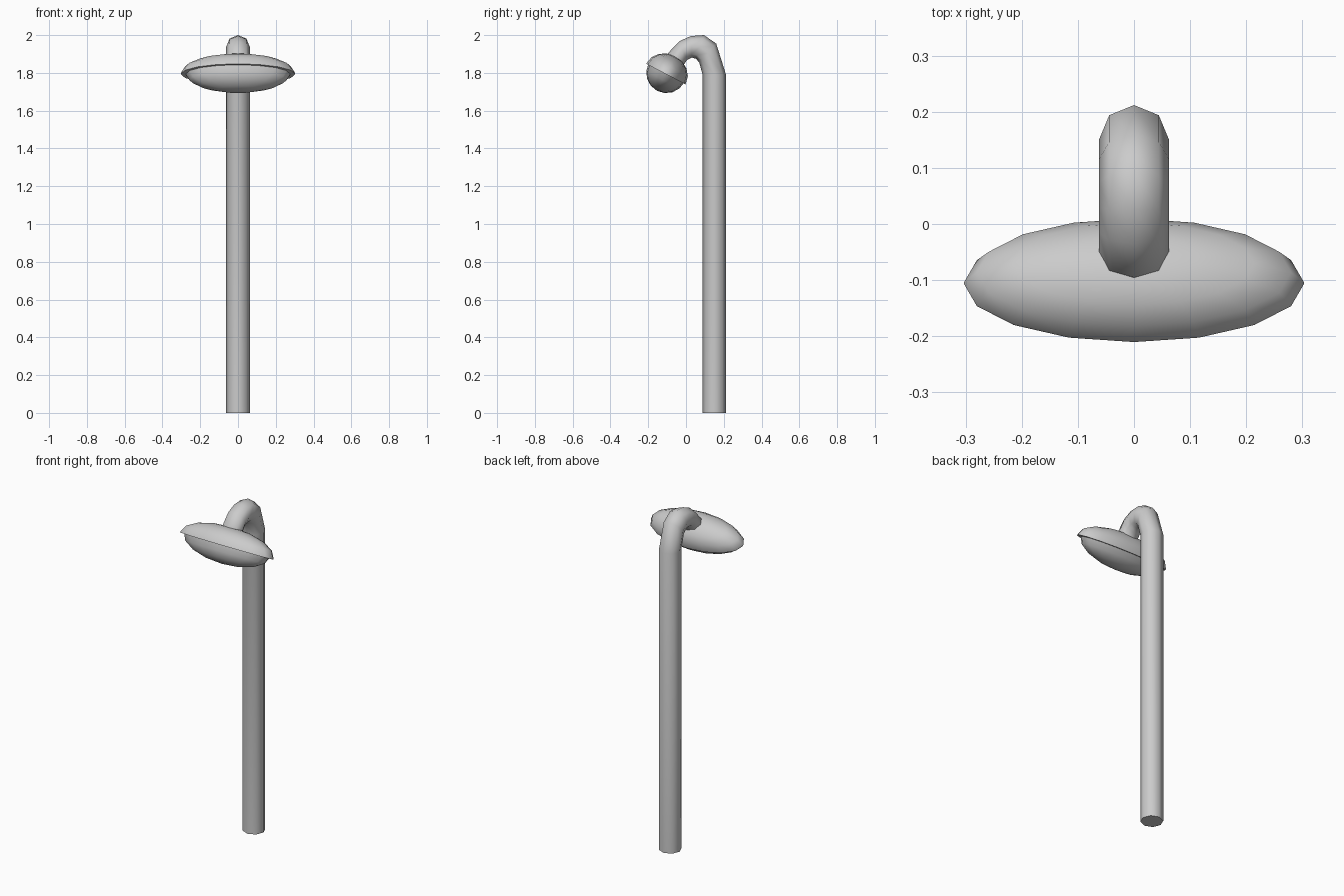
import bpy, bmesh
from math import sin, cos, pi, radians
from mathutils import Vector, Matrix

if "Cube" in bpy.data.objects:
    bpy.data.objects.remove(bpy.data.objects["Cube"])


def make_object(name, rings, mat=Matrix(), sharp=60):
    """Skin a list of closed rings (a one-point ring is a pole)."""
    bm = bmesh.new()
    loops = [[bm.verts.new(mat @ p) for p in ring] for ring in rings]
    for a, b in zip(loops, loops[1:]):
        n = max(len(a), len(b))
        for i in range(n):
            j = (i + 1) % n
            if len(b) == 1:
                bm.faces.new((a[i], a[j], b[0]))
            else:
                bm.faces.new((a[i], a[j], b[j], b[i]))
    for loop in (loops[0], loops[-1]):
        if len(loop) > 1:
            bm.faces.new(loop)
    bmesh.ops.recalc_face_normals(bm, faces=bm.faces)
    mesh = bpy.data.meshes.new(name)
    bm.to_mesh(mesh)
    bm.free()
    ob = bpy.data.objects.new(name, mesh)
    bpy.context.collection.objects.link(ob)
    bpy.context.view_layer.objects.active = ob
    ob.select_set(True)
    bpy.ops.object.shade_smooth_by_angle(angle=radians(sharp))
    ob.select_set(False)
    return ob


# Octagonal post with hooked neck: (outer y, z), (inner y, z) per section
SECTIONS = [
    ((0.212, 0.0), (0.088, 0.0)),
    ((0.212, 1.79), (0.088, 1.79)),
    ((0.16, 1.955), (0.07, 1.855)),
    ((0.095, 2.0), (0.053, 1.875)),
    ((0.026, 1.995), (0.03, 1.881)),
    ((-0.035, 1.968), (0.005, 1.868)),
    ((-0.095, 1.905), (-0.012, 1.842)),
    ((-0.104, 1.84), (-0.03, 1.80)),
]
rings = []
for outer, inner in SECTIONS:
    o, i = Vector((0, *outer)), Vector((0, *inner))
    mid, half = (o + i) / 2, (o - i) / 2
    rings.append([mid + half * cos(k * pi / 4) + Vector((0.0625 * sin(k * pi / 4), 0, 0))
                  for k in range(8)])
make_object("post", rings)

# Tilted lamp head made of two stretched half domes
TILT = Matrix.Translation((0, -0.104, 1.799)) @ Matrix.Rotation(radians(-27.7), 4, 'X')


def dome(rx, ry, h, lip=0.0):
    def ring(c, z):
        return [Vector((rx * c * sin(k * pi / 8), ry * c * cos(k * pi / 8), z))
                for k in range(16)]
    out = [ring(1, lip)] if lip else []
    out += [ring(cos(k * pi / 8), h * sin(k * pi / 8)) for k in range(4)]
    return out + [[Vector((0, 0, h))]]


make_object("lamp_hood", dome(0.303, 0.117, 0.101, -0.006), TILT)
make_object("lamp_lens", dome(0.28, 0.107, -0.106), TILT)
